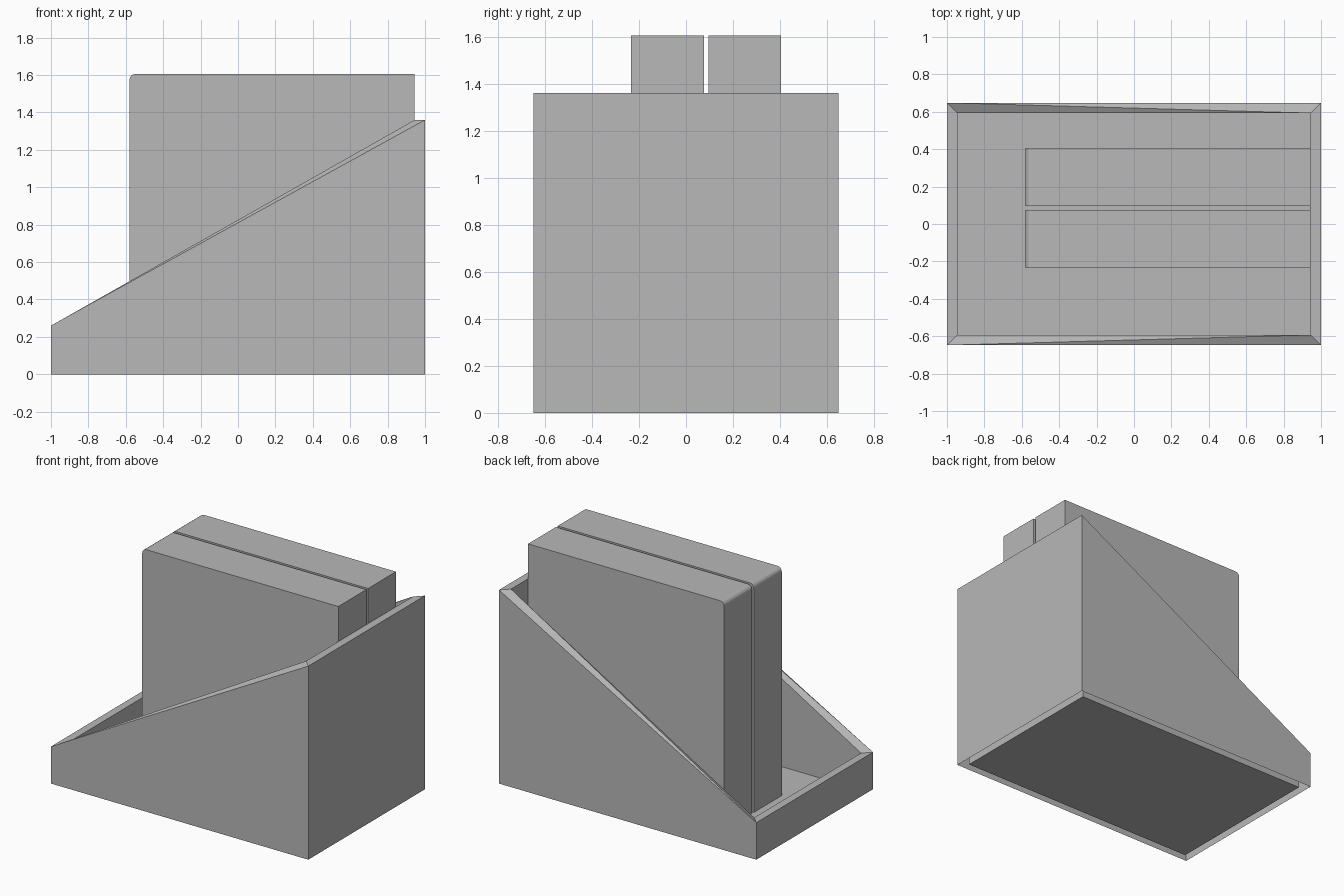
import bpy, bmesh, math

cube = bpy.data.objects.get("Cube")
if cube:
    bpy.data.objects.remove(cube, do_unlink=True)

grey = bpy.data.materials.new("plain grey")
grey.use_nodes = True
colour = (0.48, 0.48, 0.48, 1)
grey.diffuse_color = colour
grey.node_tree.nodes["Principled BSDF"].inputs["Base Color"].default_value = colour

HALF_X, HALF_Y, WALL = 1.0, 0.648, 0.055
LOW, HIGH = 0.26, 1.36


def add_object(name, bm):
    mesh = bpy.data.meshes.new(name)
    bm.to_mesh(mesh)
    bm.free()
    mesh.materials.append(grey)
    obj = bpy.data.objects.new(name, mesh)
    bpy.context.collection.objects.link(obj)
    return obj


def ring(bm, inset, left_z, right_z):
    """Rectangle of four vertices, counter-clockwise from the front at -x."""
    x, y = HALF_X - inset, HALF_Y - inset
    return [bm.verts.new(p) for p in ((-x, -y, left_z), (x, -y, right_z),
                                      (x, y, right_z), (-x, y, left_z))]


# Sloping tray: outer skin, rim, inner skin and floor, open under the walls
bm = bmesh.new()
outer_base = ring(bm, 0, 0, 0)
outer_top = ring(bm, 0, LOW, HIGH)
inner_top = ring(bm, WALL, LOW, HIGH)
inner_base = ring(bm, WALL, 0, 0)
for i in range(4):
    j = (i + 1) % 4
    for a, b in ((outer_base, outer_top), (inner_top, inner_base)):
        bm.faces.new((a[i], a[j], b[j], b[i]))
    o, p, q, r = outer_top[i], outer_top[j], inner_top[j], inner_top[i]
    if i == 0:      # twisted front rim, split from low outside to high inside
        bm.faces.new((o, p, q))
        bm.faces.new((o, q, r))
    elif i == 2:    # twisted back rim, mirrored split
        bm.faces.new((o, p, r))
        bm.faces.new((p, q, r))
    else:
        bm.faces.new((o, p, q, r))
bm.faces.new(inner_base)
add_object("sloping_tray", bm)


# Upright slabs with one rounded upper corner
def slab(name, y0, y1, x0=-0.58, x1=0.944, top=1.606, radius=0.032, steps=4):
    profile = [(x0, 0.001), (x1, 0.001), (x1, top)]
    for k in range(steps + 1):
        a = math.pi / 2 * (1 + k / steps)
        profile.append((x0 + radius + radius * math.cos(a),
                        top - radius + radius * math.sin(a)))
    bm = bmesh.new()
    face = bm.faces.new([bm.verts.new((x, y0, z)) for x, z in profile])
    moved = bmesh.ops.extrude_face_region(bm, geom=[face])["geom"]
    bmesh.ops.translate(bm, vec=(0, y1 - y0, 0),
                        verts=[g for g in moved if isinstance(g, bmesh.types.BMVert)])
    if face.is_valid and len(bm.faces) < len(profile) + 2:
        bm.faces.new(list(face.verts))
    bmesh.ops.recalc_face_normals(bm, faces=bm.faces)
    add_object(name, bm)


slab("front_slab", -0.235, 0.076)
slab("back_slab", 0.096, 0.405)
